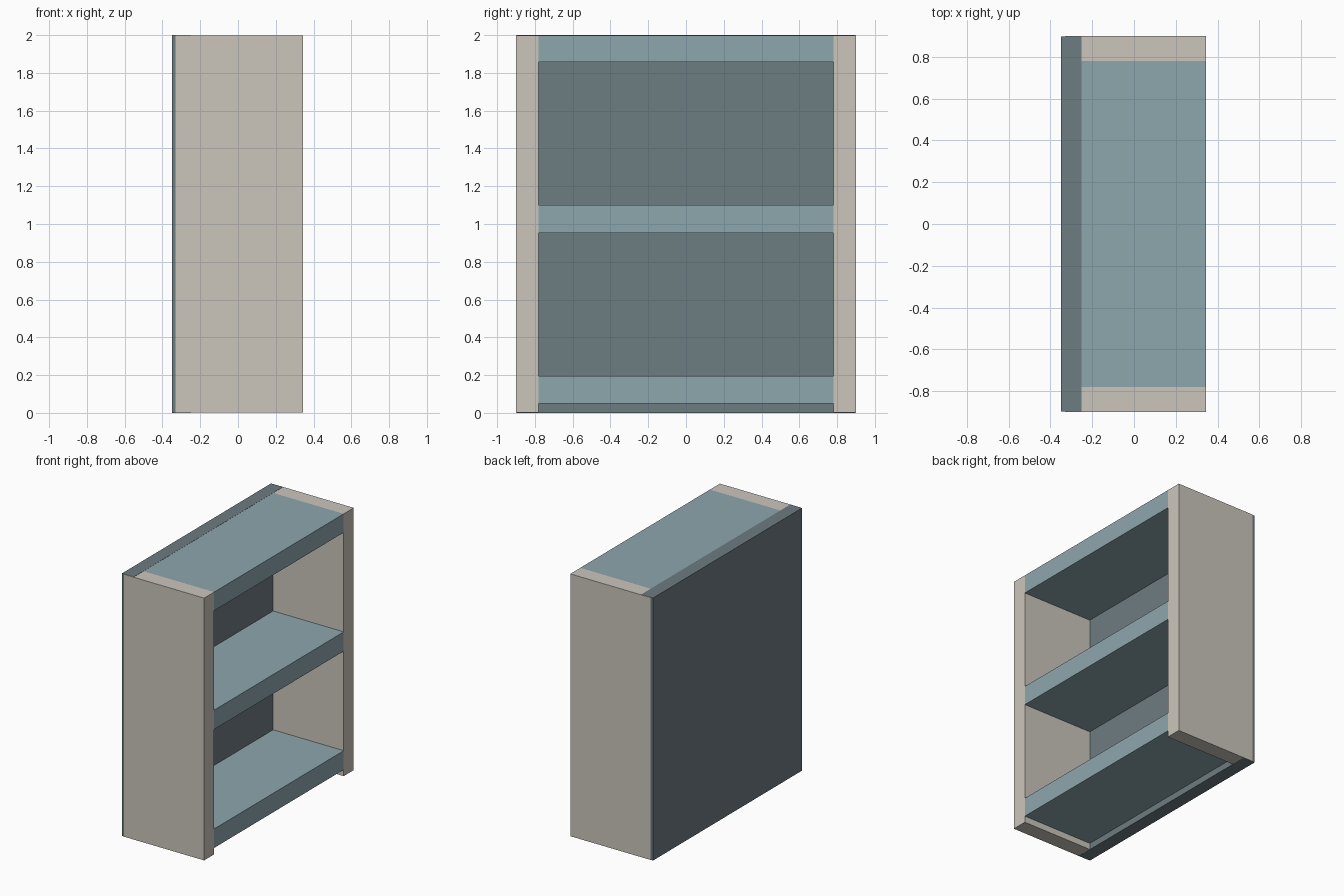
import bpy
import bmesh
from mathutils import Vector

default = bpy.data.objects.get("Cube")
if default:
    bpy.data.objects.remove(default, do_unlink=True)


def material(name, rgb):
    mat = bpy.data.materials.new(name)
    mat.use_nodes = True
    colour = (*rgb, 1.0)
    mat.diffuse_color = colour
    mat.node_tree.nodes["Principled BSDF"].inputs["Base Color"].default_value = colour
    return mat


def box(name, low, high, mat):
    """Flat-shaded board spanning two opposite corners."""
    low, high = Vector(low), Vector(high)
    bm = bmesh.new()
    bmesh.ops.create_cube(bm, size=1)
    bmesh.ops.scale(bm, vec=high - low, verts=bm.verts)
    mesh = bpy.data.meshes.new(name)
    bm.to_mesh(mesh)
    bm.free()
    mesh.materials.append(mat)
    obj = bpy.data.objects.new(name, mesh)
    obj.location = (low + high) / 2
    bpy.context.collection.objects.link(obj)
    return obj


beige = material("warm beige", (0.60, 0.56, 0.50))
blue = material("pale grey blue", (0.27, 0.385, 0.42))
slate = material("dark slate", (0.152, 0.20, 0.22))

FRONT = 0.345       # open face of the case
INNER = 0.78        # inside face of each side board
BACK_INNER = -0.25  # inside face of the back board
GAP = 0.001         # keeps the back board's edges clear of overlapping boards

# Back board, closing the whole height
box("back_panel", (-0.35, -0.897, 0), (BACK_INNER, 0.897, 2), slate)

# Side boards, overlapping the edges of the back board
box("front_side_panel", (-0.33, -0.9, GAP), (FRONT, -INNER, 2 - GAP), beige)
box("rear_side_panel", (-0.33, INNER, GAP), (FRONT, 0.9, 2 - GAP), beige)

# Shelves, flush with the open face
for name, bottom, top in (("bottom_shelf", 0.05, 0.195),
                          ("middle_shelf", 0.953, 1.1),
                          ("top_shelf", 1.857, 2 - GAP)):
    box(name, (BACK_INNER, -INNER, bottom), (FRONT, INNER, top), blue)
